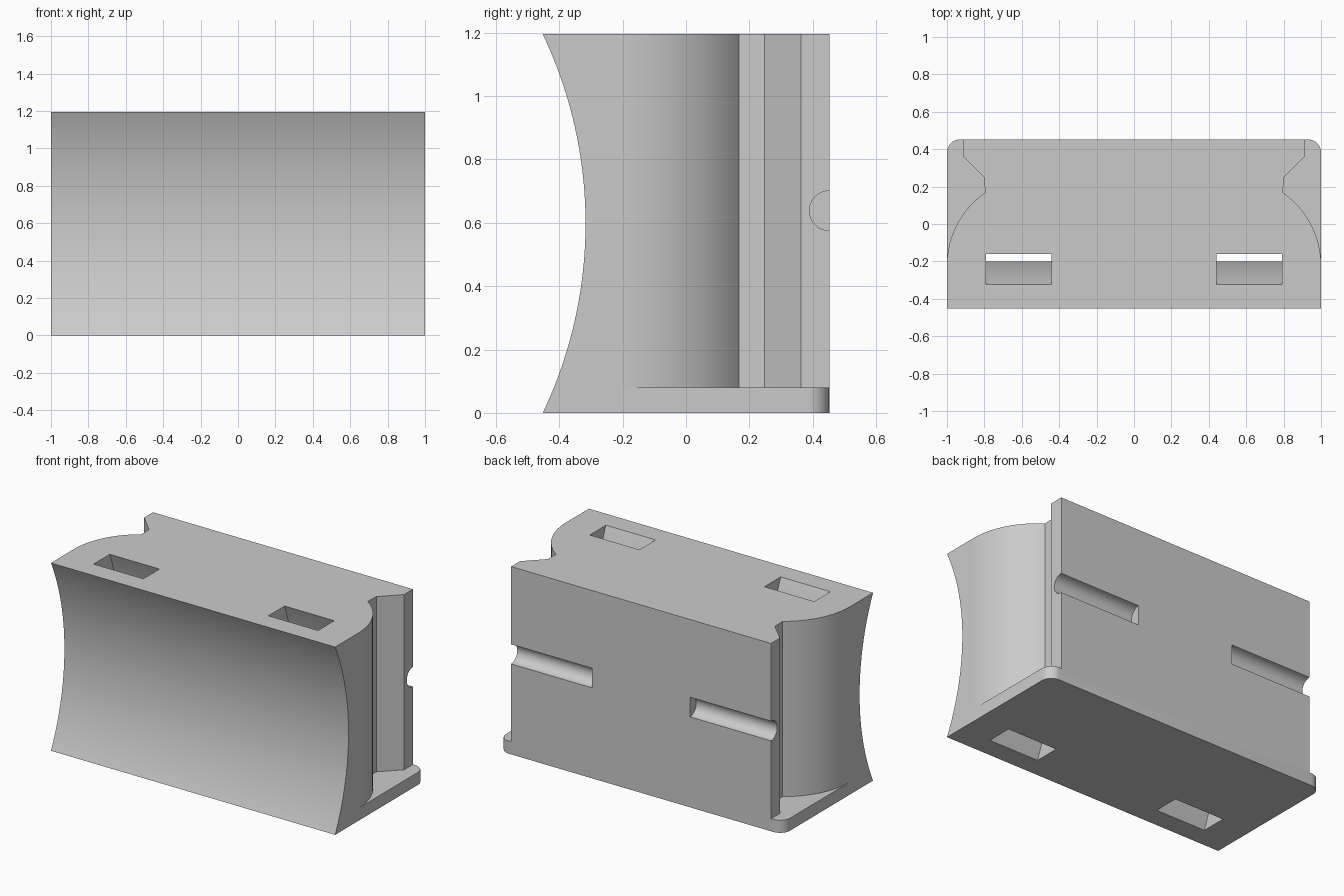
import bpy, bmesh, math
from mathutils import Vector

if "Cube" in bpy.data.objects:
    bpy.data.objects.remove(bpy.data.objects["Cube"], do_unlink=True)

HEIGHT, BACK, PLATE = 1.195, 0.452, 0.08
MID = HEIGHT / 2
FRONT_R = 1.39                   # radius of the hollow front
AXIS_Y = -0.317 - FRONT_R        # its axis lies ahead of the block

grey = bpy.data.materials.new("light_grey")
grey.use_nodes = True
grey.diffuse_color = (0.6, 0.6, 0.6, 1)
grey.node_tree.nodes["Principled BSDF"].inputs["Base Color"].default_value = (0.6, 0.6, 0.6, 1)


def prism(name, outline, offset):
    """Extrude a closed outline of 3D points along an offset."""
    bm = bmesh.new()
    face = bm.faces.new([bm.verts.new(p) for p in outline])
    new = bmesh.ops.extrude_face_region(bm, geom=[face], use_keep_orig=True)["geom"]
    bmesh.ops.translate(bm, vec=Vector(offset),
                        verts=[g for g in new if isinstance(g, bmesh.types.BMVert)])
    bmesh.ops.recalc_face_normals(bm, faces=bm.faces)
    mesh = bpy.data.meshes.new(name)
    bm.to_mesh(mesh)
    bm.free()
    obj = bpy.data.objects.new(name, mesh)
    bpy.context.collection.objects.link(obj)
    mesh.materials.append(grey)
    return obj


def arc(cu, cv, r, start, end, n):
    return [(cu + r * math.cos(a), cv + r * math.sin(a))
            for a in (start + (end - start) * i / n for i in range(n + 1))]


def front_arc(r, half, n=48):
    """Arc about the front axis, in y and z, reaching half above and below the middle."""
    a = math.asin(half / r)
    return arc(AXIS_Y, MID, r, -a, a, n)


def cut(target, cutter):
    mod = target.modifiers.new("cut", "BOOLEAN")
    mod.operation, mod.solver, mod.object = "DIFFERENCE", "EXACT", cutter
    bpy.context.view_layer.objects.active = target
    bpy.ops.object.modifier_apply(modifier=mod.name)
    bpy.data.objects.remove(cutter, do_unlink=True)


# Block with a hollow front
side = front_arc(FRONT_R, MID) + [(BACK, HEIGHT), (BACK, 0)]
block = prism("block", [(-1, y, z) for y, z in side], (2, 0, 0))

# Rounded rear corners, left over on the foot plate
bm = bmesh.new()
bm.from_mesh(block.data)
corners = [e for e in bm.edges if all(v.co.y > BACK - 0.01 for v in e.verts)
           and abs(e.verts[0].co.z - e.verts[1].co.z) > 1]
bmesh.ops.bevel(bm, geom=corners, offset=0.07, segments=10, profile=0.5, affect="EDGES")
bm.to_mesh(block.data)
bm.free()

# Side recess outline, in x and y
R = 0.47
waist = arc(1 - R, -0.22, R, math.asin(0.387 / R), 0, 28)
recess = [(0.915, 0.6), (0.915, 0.363), (0.8, 0.248)] + waist + [(1.2, -0.22), (1.2, 0.6)]

# Curved strap slot, following the front
slot = front_arc(FRONT_R + 0.117, 0.7) + front_arc(FRONT_R + 0.268, 0.7)[::-1]
# Round channel in the back
channel = arc(BACK, 0.638, 0.0625, 0, 2 * math.pi, 48)[:-1]

for s in (-1, 1):
    cut(block, prism("recess_cutter", [(s * x, y, PLATE) for x, y in recess], (0, 0, 2)))
    cut(block, prism("slot_cutter", [(s * 0.44, y, z) for y, z in slot], (s * 0.35, 0, 0)))
    cut(block, prism("channel_cutter", [(s * 0.345, y, z) for y, z in channel], (s * 0.8, 0, 0)))

# Smooth curves, sharp corners
bpy.ops.object.select_all(action="DESELECT")
block.select_set(True)
bpy.context.view_layer.objects.active = block
bpy.ops.object.shade_smooth_by_angle(angle=math.radians(25))
